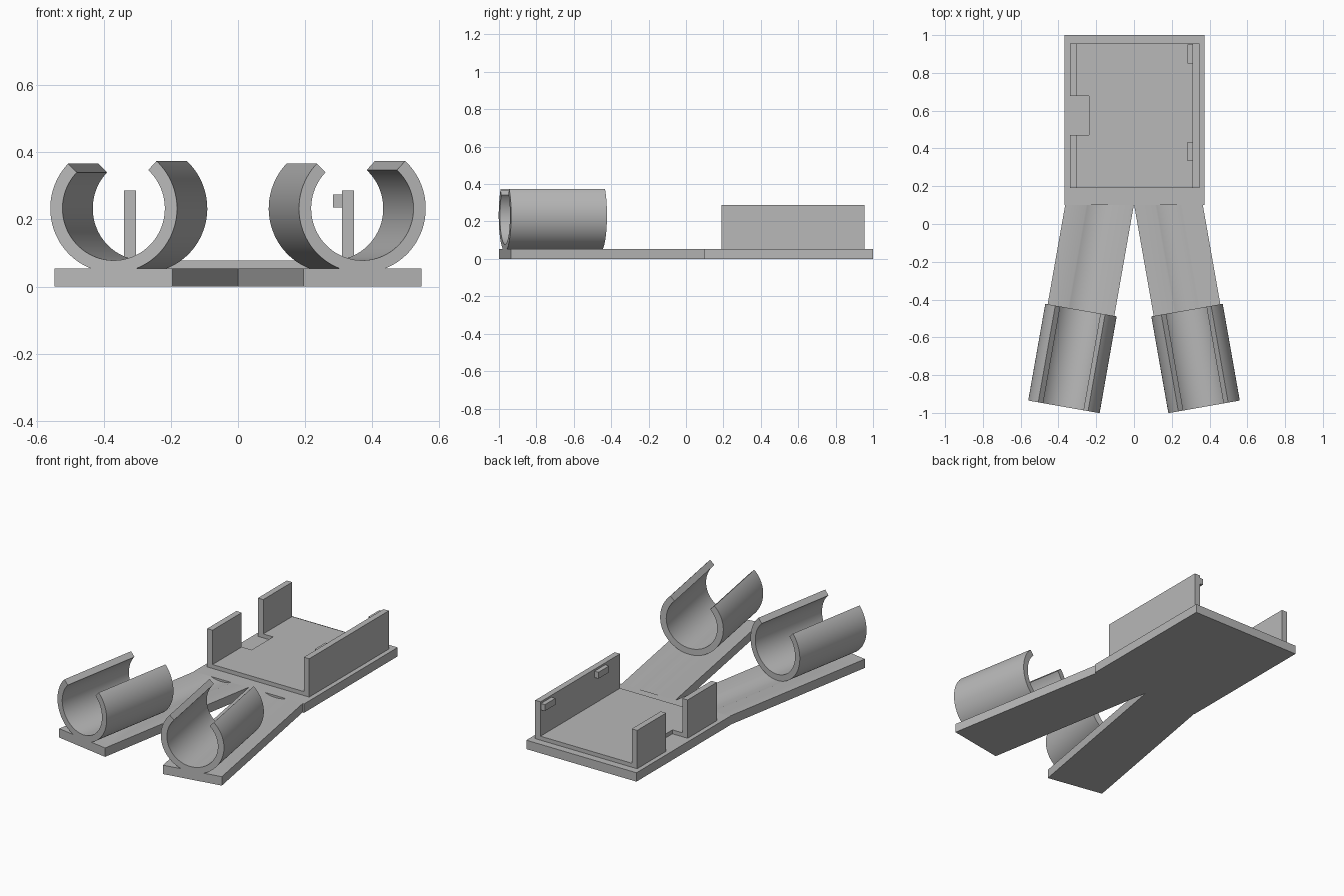
import bpy
import bmesh
from math import radians, cos, sin, tan
from mathutils import Vector, Matrix

cube = bpy.data.objects.get("Cube")
if cube:
    bpy.data.objects.remove(cube, do_unlink=True)

grey = bpy.data.materials.new("plain grey")
grey.use_nodes = True
COLOUR = (0.48, 0.48, 0.48, 1)
grey.diffuse_color = COLOUR
grey.node_tree.nodes["Principled BSDF"].inputs["Base Color"].default_value = COLOUR


def prism(name, outline, start, end, along="z", matrix=None):
    """Extrude a closed outline: xy outline along z, or xz outline along y."""
    bm = bmesh.new()
    if along == "z":
        verts = [bm.verts.new((u, v, start)) for u, v in outline]
        step = Vector((0, 0, end - start))
    else:
        verts = [bm.verts.new((u, start, v)) for u, v in outline]
        step = Vector((0, end - start, 0))
    face = bm.faces.new(verts)
    geom = bmesh.ops.extrude_face_region(bm, geom=[face])["geom"]
    bmesh.ops.translate(bm, vec=step, verts=[g for g in geom if isinstance(g, bmesh.types.BMVert)])
    bmesh.ops.recalc_face_normals(bm, faces=bm.faces)
    if matrix:
        bm.transform(matrix)
    mesh = bpy.data.meshes.new(name)
    bm.to_mesh(mesh)
    bm.free()
    mesh.materials.append(grey)
    obj = bpy.data.objects.new(name, mesh)
    bpy.context.collection.objects.link(obj)
    return obj


def box(name, x, y, z):
    return prism(name, [(x[0], y[0]), (x[1], y[0]), (x[1], y[1]), (x[0], y[1])], *z)


def arc(radius, first, last, count, height):
    angles = [radians(first + (last - first) * i / count) for i in range(count + 1)]
    return [(radius * cos(a), height + radius * sin(a)) for a in angles]


def select_only(obj):
    bpy.ops.object.select_all(action="DESELECT")
    obj.select_set(True)
    bpy.context.view_layer.objects.active = obj


def smooth(obj):
    select_only(obj)
    bpy.ops.object.shade_smooth_by_angle(angle=radians(30))


BASE_TOP, FLOOR_TOP, WALL_TOP = 0.054, 0.078, 0.287
JOIN_Y = 0.1
OUTER, INNER, AXIS_Z = 0.192, 0.155, 0.233
CLIP_LENGTH = 0.52
SPLAY = radians(10)

# Base plate and raised tray floor with a notch in its right edge
box("base_plate", (-0.367, 0.374), (JOIN_Y, 1), (0, BASE_TOP))
FRONT, BACK = 0.19, 0.955
NOTCH = (0.47, 0.677)
prism("tray_floor", [(-0.304, FRONT), (0.31, FRONT), (0.31, BACK), (-0.304, BACK),
                     (-0.304, NOTCH[1]), (-0.238, NOTCH[1]),
                     (-0.238, NOTCH[0]), (-0.304, NOTCH[0])], BASE_TOP, FLOOR_TOP)

# Tray walls and the two catches on the left wall
WALL_Z = (BASE_TOP, WALL_TOP)
box("left_wall", (0.31, 0.346), (FRONT, BACK), WALL_Z)
box("right_wall_front", (-0.34, -0.304), (FRONT, NOTCH[0]), WALL_Z)
box("right_wall_back", (-0.34, -0.304), (NOTCH[1], BACK), WALL_Z)
for label, y in (("front", 0.333), ("back", 0.849)):
    box("catch_" + label, (0.284, 0.31), (y, y + 0.102), (0.236, 0.275))

# Splayed legs, each with a shallow round groove and an open clip at its end
for label, side in (("left", 1), ("right", -1)):
    frame = Matrix.Translation((side * 0.371, -0.968, 0)) @ Matrix.Rotation(side * SPLAY, 4, "Z")
    inner_end = frame @ Vector((-side * 0.179, 0, 0))
    outer_end = frame @ Vector((side * 0.179, 0, 0))
    corners = [(p.x, p.y) for p in (inner_end, outer_end)]
    corners += [(p.x - side * (JOIN_Y - p.y) * tan(SPLAY), JOIN_Y) for p in (outer_end, inner_end)]
    leg = prism(label + "_leg", corners, 0, BASE_TOP)

    circle = arc(OUTER, 0, 360, 96, AXIS_Z)[:-1]
    cutter = prism("groove_cutter", circle, CLIP_LENGTH - 0.005, 1.3, "y", frame)
    cutter.hide_render = True
    cut = leg.modifiers.new("groove", "BOOLEAN")
    cut.operation = "DIFFERENCE"
    cut.solver = "EXACT"
    cut.object = cutter
    select_only(leg)
    bpy.ops.object.modifier_apply(modifier="groove")
    bpy.data.objects.remove(cutter, do_unlink=True)
    smooth(leg)

    ring = arc(OUTER, 136, 407.5, 72, AXIS_Z) + arc(INNER, 407.5, 136, 72, AXIS_Z)
    smooth(prism(label + "_clip", ring, 0, CLIP_LENGTH, "y", frame))
